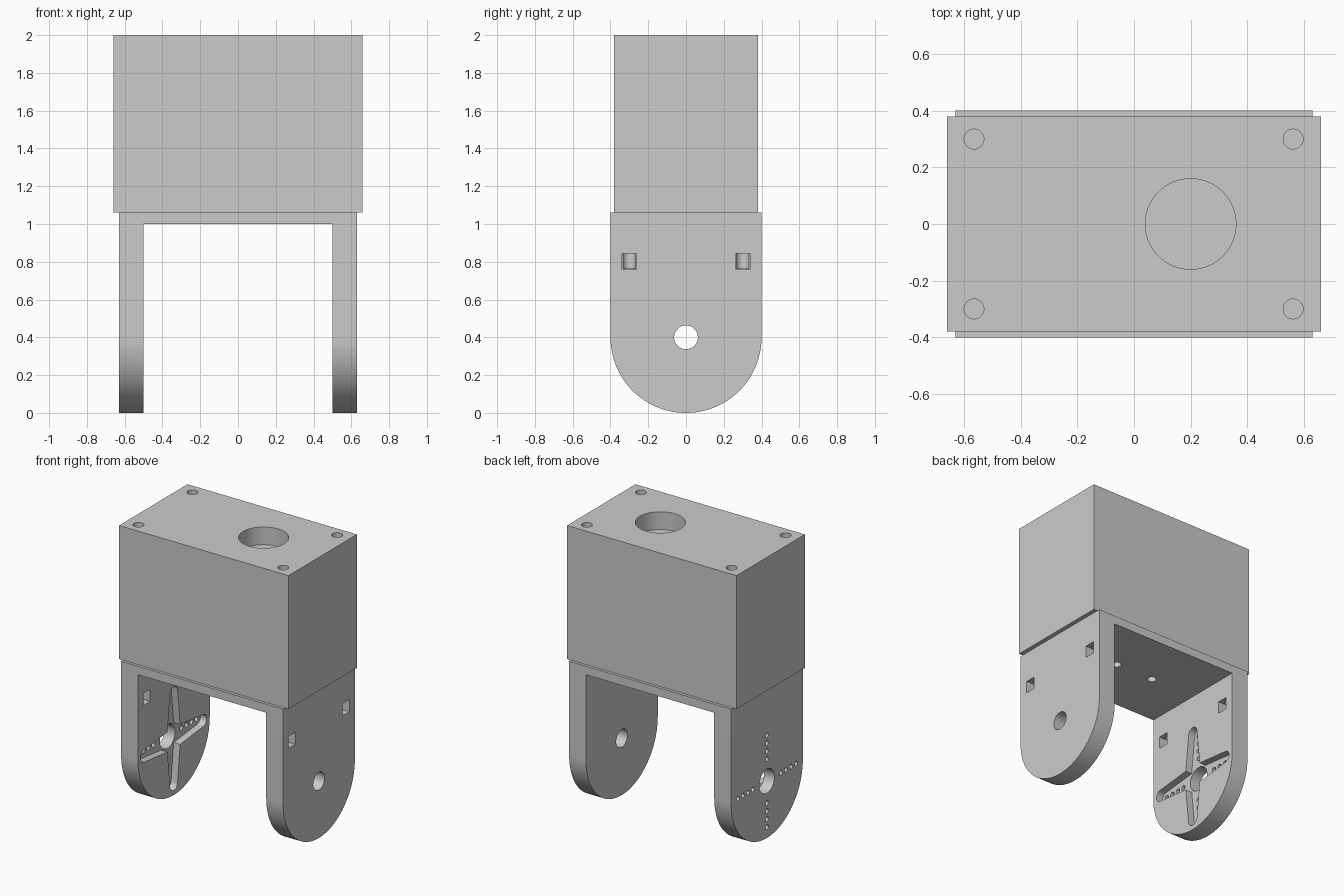
import bpy, bmesh
from math import sin, cos, pi, radians
from mathutils import Matrix, Vector

cube = bpy.data.objects.get("Cube")
if cube:
    bpy.data.objects.remove(cube, do_unlink=True)

GREY = (0.6, 0.6, 0.6, 1)
mat = bpy.data.materials.new("plain grey")
mat.use_nodes = True
mat.diffuse_color = GREY
mat.node_tree.nodes["Principled BSDF"].inputs["Base Color"].default_value = GREY


def finish(name, bm):
    bmesh.ops.recalc_face_normals(bm, faces=bm.faces)
    mesh = bpy.data.meshes.new(name)
    bm.to_mesh(mesh)
    bm.free()
    mesh.materials.append(mat)
    obj = bpy.data.objects.new(name, mesh)
    bpy.context.collection.objects.link(obj)
    return obj


def box(name, low, high):
    low, high = Vector(low), Vector(high)
    bm = bmesh.new()
    bmesh.ops.create_cube(bm, size=1, matrix=Matrix.Translation((low + high) / 2)
                          @ Matrix.Diagonal((*(high - low), 1)))
    return finish(name, bm)


def rod(name, start, end, radius, sides=32):
    start, end = Vector(start), Vector(end)
    axis = end - start
    turn = axis.to_track_quat('Z', 'Y').to_matrix().to_4x4()
    bm = bmesh.new()
    bmesh.ops.create_cone(bm, cap_ends=True, segments=sides, radius1=radius, radius2=radius,
                          depth=axis.length, matrix=Matrix.Translation((start + end) / 2) @ turn)
    return finish(name, bm)


def prism_x(name, outline, x0, x1):
    """Extrude a (y, z) outline along x."""
    bm = bmesh.new()
    face = bm.faces.new([bm.verts.new((x0, y, z)) for y, z in outline])
    new = bmesh.ops.extrude_face_region(bm, geom=[face])["geom"]
    bmesh.ops.translate(bm, vec=(x1 - x0, 0, 0),
                        verts=[v for v in new if isinstance(v, bmesh.types.BMVert)])
    return finish(name, bm)


def cut(target, cutter):
    cutter.hide_render = True
    mod = target.modifiers.new("cut", 'BOOLEAN')
    mod.operation, mod.solver, mod.object = 'DIFFERENCE', 'EXACT', cutter
    bpy.context.view_layer.objects.active = target
    bpy.ops.object.modifier_apply(modifier=mod.name)
    bpy.data.objects.remove(cutter, do_unlink=True)


# Upper block with a round pocket in its top
block = box("upper_block", (-0.66, -0.38, 1.06), (0.66, 0.38, 2))
cut(block, rod("pocket", (0.2, 0, 1.875), (0.2, 0, 2.1), 0.16, 64))

# U-shaped bracket: rounded profile with the space between the legs removed
PIVOT = 0.4
outline = [(0.4 * cos(a), PIVOT + 0.4 * sin(a))
           for a in (pi + pi * i / 48 for i in range(49))]
bracket = prism_x("bracket", outline + [(0.4, 1.06), (-0.4, 1.06)], -0.63, 0.63)
cut(bracket, box("leg_gap", (-0.5, -1, -1), (0.5, 1, 1)))

# Corner screw holes running down to side nut slots
for y in (-0.3, 0.3):
    for x in (-0.565, 0.562):
        cut(block, rod("screw_hole", (x, y, 1), (x, y, 2.1), 0.035))
        cut(bracket, rod("screw_hole", (x, y, 0.765), (x, y, 1.1), 0.035))
    for x0, x1 in ((-0.576, -0.45), (0.55, 0.7)):
        cut(bracket, box("nut_slot", (x0, y - 0.038, 0.76), (x1, y + 0.038, 0.845)))

# Holes under the bridge
for x in (-0.15, 0.15):
    cut(bracket, rod("bridge_hole", (x, 0, 0.9), (x, 0, 1.1), 0.03))

# Cross-shaped recess on the inside of the right leg
cross = []
for k in range(4):
    turn = Matrix.Rotation(k * pi / 2, 2)
    arm = [(0.07, -0.07)]
    arm += [(0.325 + 0.042 * cos(a), 0.042 * sin(a))
            for a in (radians(-90 + 15 * i) for i in range(13))]
    cross += [turn @ Vector(p) + Vector((0, PIVOT)) for p in arm]
cut(bracket, prism_x("cross_recess", cross, -0.55, -0.45))

# Pivot holes and the rows of small holes along the cross
cut(bracket, rod("left_pivot", (0.4, 0, PIVOT), (0.7, 0, PIVOT), 0.063))
cut(bracket, rod("right_pivot", (-0.7, 0, PIVOT), (-0.45, 0, PIVOT), 0.085))
for k in range(4):
    for i in range(4):
        r = 0.155 + 0.056 * i
        y, z = r * cos(k * pi / 2), PIVOT + r * sin(k * pi / 2)
        cut(bracket, rod("small_hole", (-0.7, y, z), (-0.5, y, z), 0.017, 16))

# Smooth the round walls, keep the edges crisp
for obj in (block, bracket):
    bpy.ops.object.select_all(action='DESELECT')
    obj.select_set(True)
    bpy.context.view_layer.objects.active = obj
    bpy.ops.object.shade_smooth_by_angle(angle=radians(30))
